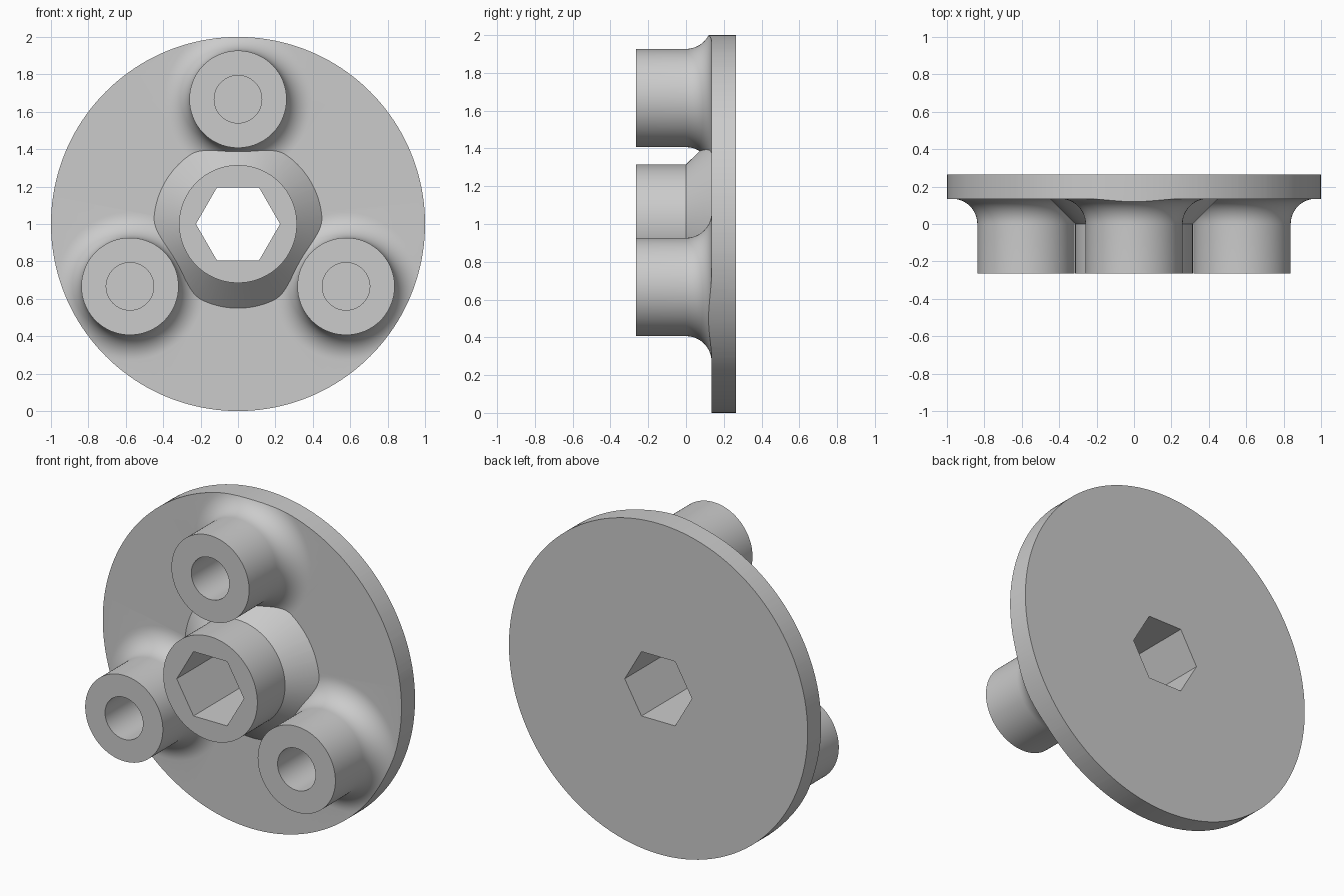
import bpy
import bmesh
from math import sin, cos, pi, radians
from mathutils import Matrix, Vector

cube = bpy.data.objects.get("Cube")
if cube:
    bpy.data.objects.remove(cube, do_unlink=True)

CENTRE = Vector((0, 0, 1))
FRONT, STEP, FACE, BACK = -0.265, 0.0, 0.135, 0.265
INSIDE = 0.2            # depth at which parts end within the plate
DISC_R, POST_R, HUB_R, HOLE_R = 1.0, 0.26, 0.315, 0.127
POST_ORBIT = 0.667

grey = bpy.data.materials.new("plain grey")
grey.use_nodes = True
colour = (0.6, 0.6, 0.6, 1)
grey.diffuse_color = colour
grey.node_tree.nodes["Principled BSDF"].inputs["Base Color"].default_value = colour


def lathe(name, profile, steps=128, centre=CENTRE, start=0.0):
    """Solid turned about the y axis from (radius, y) points."""
    bm = bmesh.new()
    turn = Matrix.Rotation(start, 3, 'Y')
    verts = [bm.verts.new(turn @ Vector((r, y, 0))) for r, y in profile]
    edges = [bm.edges.new(pair) for pair in zip(verts, verts[1:])]
    bmesh.ops.spin(bm, geom=verts + edges, cent=(0, 0, 0), axis=(0, 1, 0),
                   angle=2 * pi, steps=steps)
    bmesh.ops.remove_doubles(bm, verts=bm.verts, dist=1e-5)
    bmesh.ops.recalc_face_normals(bm, faces=bm.faces)
    bmesh.ops.translate(bm, verts=bm.verts, vec=centre)
    mesh = bpy.data.meshes.new(name)
    bm.to_mesh(mesh)
    bm.free()
    mesh.materials.append(grey)
    obj = bpy.data.objects.new(name, mesh)
    bpy.context.collection.objects.link(obj)
    return obj


def cylinder(name, radius, front, back, steps=128):
    return lathe(name, [(0, front), (radius, front), (radius, back), (0, back)], steps)


def combine(target, tool, operation):
    """Apply a boolean and discard the tool."""
    tool.hide_render = True
    mod = target.modifiers.new(operation, 'BOOLEAN')
    mod.operation, mod.solver, mod.object = operation, 'EXACT', tool
    bpy.context.view_layer.objects.active = target
    bpy.ops.object.modifier_apply(modifier=mod.name)
    bpy.data.objects.remove(tool, do_unlink=True)


# Disc, oversized until the post fillets are trimmed with it
flange = cylinder("flanged_disc", DISC_R + 0.2, FACE, BACK)

# Central hub with a conical foot
foot = HUB_R + FACE - STEP
hub = lathe("hub", [(0, FRONT), (HUB_R, FRONT), (HUB_R, STEP), (foot, FACE),
                    (foot, INSIDE), (0, INSIDE)])
combine(flange, hub, 'UNION')

# Three hollow posts flaring into the disc
fillet = FACE - STEP
arc = [(POST_R + fillet * (1 - cos(t)), STEP + fillet * sin(t))
       for t in (i * pi / 24 for i in range(13))]
post_profile = [(0, FACE - 0.005), (HOLE_R, FACE - 0.005), (HOLE_R, FRONT),
                (POST_R, FRONT), *arc, (POST_R + fillet, INSIDE), (0, INSIDE)]
for angle in (90, 210, 330):
    a = radians(angle)
    place = CENTRE + POST_ORBIT * Vector((cos(a), 0, sin(a)))
    combine(flange, lathe("post", post_profile, 96, place), 'UNION')

# Round outer rim and hexagonal through bore
combine(flange, cylinder("rim_trim", DISC_R, -1, 1, 160), 'INTERSECT')
combine(flange, cylinder("hex_cutter", 0.225, -1, 1, 6), 'DIFFERENCE')

bpy.ops.object.select_all(action='DESELECT')
flange.select_set(True)
bpy.context.view_layer.objects.active = flange
bpy.ops.object.shade_smooth_by_angle(angle=radians(25))
